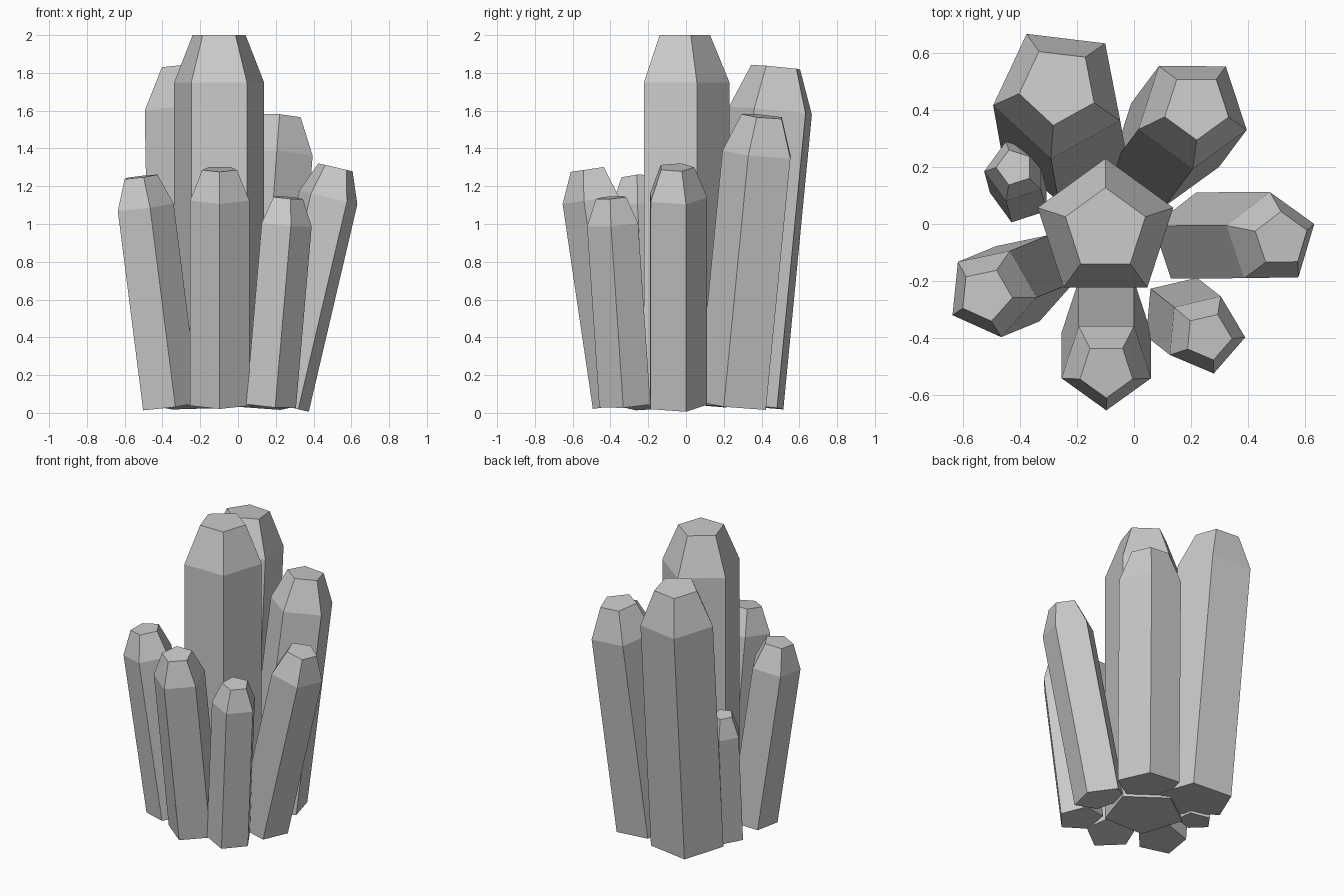
import bpy, bmesh, math
from mathutils import Vector

if "Cube" in bpy.data.objects:
    bpy.data.objects.remove(bpy.data.objects["Cube"])


def crystal(name, base, shoulder, tip_z, radius, phase, tip_ratio=0.59):
    """Five-sided leaning prism with a tapered, flat-cut tip."""
    base, shoulder = Vector(base), Vector(shoulder)
    axis = shoulder - base
    tip = base + axis * ((tip_z - base.z) / axis.z)
    tilt = Vector((0, 0, 1)).rotation_difference(axis.normalized())
    bm = bmesh.new()
    rings = []
    for centre, r in ((base, radius), (shoulder, radius), (tip, radius * tip_ratio)):
        ring = []
        for i in range(5):
            a = math.radians(phase + 72 * i)
            ring.append(bm.verts.new(centre + tilt @ Vector((r * math.cos(a), r * math.sin(a), 0))))
        rings.append(ring)
    for low, high in zip(rings, rings[1:]):
        for i in range(5):
            j = (i + 1) % 5
            bm.faces.new((low[i], low[j], high[j], high[i]))
    bm.faces.new(rings[0][::-1])
    bm.faces.new(rings[-1])
    mesh = bpy.data.meshes.new(name)
    bm.to_mesh(mesh)
    bm.free()
    bpy.context.collection.objects.link(bpy.data.objects.new(name, mesh))


# Upright centre crystal
crystal("centre_crystal", (-0.10, -0.02, 0.04), (-0.10, -0.02, 1.75), 2.0, 0.25, 90)
# Ring of crystals leaning outward
crystal("back_left_crystal", (-0.235, 0.31, 0.04), (-0.262, 0.461, 1.60), 1.83, 0.236, 119)
crystal("back_right_crystal", (0.108, 0.262, 0.04), (0.205, 0.392, 1.37), 1.57, 0.20, 54)
crystal("right_crystal", (0.222, -0.055, 0.042), (0.479, -0.054, 1.14), 1.30, 0.166, 91)
crystal("front_right_crystal", (0.165, -0.32, 0.04), (0.248, -0.385, 1.00), 1.14, 0.143, -5)
crystal("front_crystal", (-0.097, -0.33, 0.045), (-0.097, -0.49, 1.13), 1.29, 0.165, -90)
crystal("left_crystal", (-0.365, -0.185, 0.035), (-0.499, -0.24, 1.09), 1.25, 0.16, -6)
crystal("small_crystal", (-0.395, 0.11, 0.04), (-0.415, 0.185, 0.77), 0.90, 0.11, 108)
